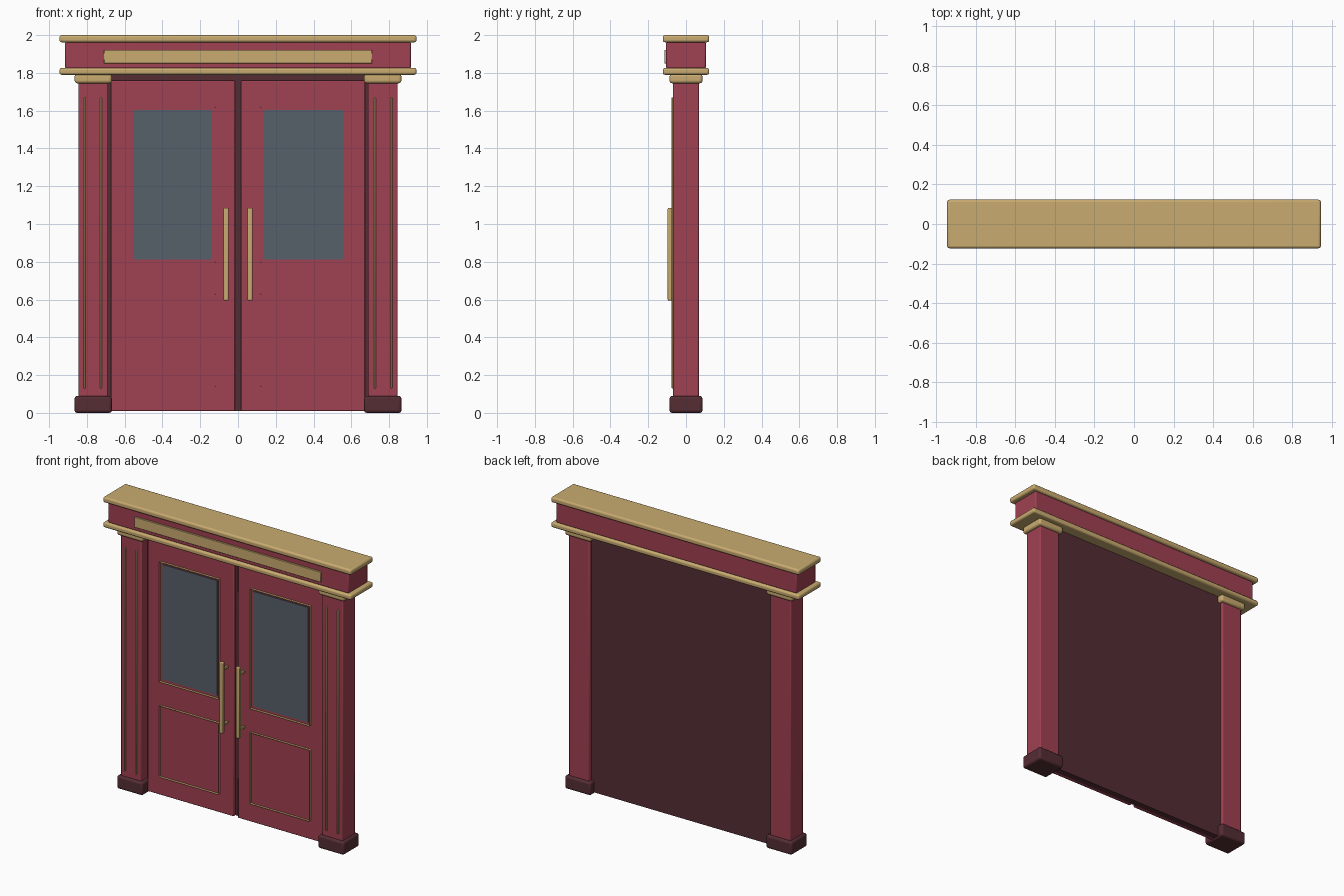
import bpy
import bmesh

cube = bpy.data.objects.get("Cube")
if cube:
    bpy.data.objects.remove(cube, do_unlink=True)


def material(name, colour):
    mat = bpy.data.materials.new(name)
    mat.use_nodes = True
    rgba = (*colour, 1.0)
    mat.diffuse_color = rgba
    mat.node_tree.nodes["Principled BSDF"].inputs["Base Color"].default_value = rgba
    return mat


RED = material("red_paint", (0.352, 0.053, 0.085))
DARK = material("dark_wood", (0.089, 0.026, 0.034))
GOLD = material("gold_trim", (0.584, 0.407, 0.162))
GLASS = material("grey_glass", (0.093, 0.117, 0.144))


def finish(name, bm, mat, bevel=0.0, segments=2):
    mesh = bpy.data.meshes.new(name)
    bm.to_mesh(mesh)
    bm.free()
    mesh.materials.append(mat)
    obj = bpy.data.objects.new(name, mesh)
    bpy.context.collection.objects.link(obj)
    if bevel:
        mod = obj.modifiers.new("Bevel", "BEVEL")
        mod.width = bevel
        mod.segments = segments
    return obj


def box(name, xs, ys, zs, mat, bevel=0.0, segments=2):
    """Box from (min, max) ranges along each axis."""
    bm = bmesh.new()
    bmesh.ops.create_cube(bm, size=1)
    spans = (xs, ys, zs)
    for v in bm.verts:
        v.co = [(a + b) / 2 + c * (b - a) for c, (a, b) in zip(v.co, spans)]
    return finish(name, bm, mat, bevel, segments)


def frame(name, xs, ys, zs, width, mat):
    """Rectangular moulding: outer outline inset, then given depth."""
    bm = bmesh.new()
    (x0, x1), (y0, y1), (z0, z1) = xs, ys, zs
    face = bm.faces.new([bm.verts.new((x, y1, z)) for x, z in
                         ((x0, z0), (x1, z0), (x1, z1), (x0, z1))])
    bmesh.ops.inset_region(bm, faces=[face], thickness=width, use_boundary=True)
    bmesh.ops.delete(bm, geom=[face], context="FACES")
    ring = bmesh.ops.extrude_face_region(bm, geom=bm.faces[:])
    for v in ring["geom"]:
        if isinstance(v, bmesh.types.BMVert):
            v.co.y = y0
    bmesh.ops.recalc_face_normals(bm, faces=bm.faces)
    return finish(name, bm, mat, 0.003, 1)


# Dark wall behind the doors
box("backing_panel", (-0.70, 0.70), (0.0, 0.045), (0.01, 1.795), DARK)

# Entablature
box("lower_cornice", (-0.945, 0.945), (-0.123, 0.123), (1.79, 1.826), GOLD, 0.012, 3)
box("frieze", (-0.915, 0.915), (-0.105, 0.105), (1.822, 1.966), RED, 0.008)
box("upper_cornice", (-0.945, 0.945), (-0.123, 0.123), (1.962, 2.0), GOLD, 0.012, 3)
box("frieze_plaque", (-0.71, 0.71), (-0.115, -0.10), (1.85, 1.922), GOLD, 0.002, 1)


def side_range(side, a, b):
    return tuple(sorted((side * a, side * b)))


DOOR_FRONT = -0.025
for label, s in (("left", 1), ("right", -1)):
    # Pilaster with base, capital and thin strips
    box(f"{label}_pilaster", side_range(s, 0.688, 0.845), (-0.068, 0.068),
        (0.05, 1.77), RED, 0.006)
    box(f"{label}_base", side_range(s, 0.668, 0.865), (-0.087, 0.087),
        (0.0, 0.09), DARK, 0.014, 3)
    box(f"{label}_capital", side_range(s, 0.668, 0.865), (-0.087, 0.087),
        (1.745, 1.795), GOLD, 0.014, 3)
    for part, x in (("inner", 0.725), ("outer", 0.812)):
        box(f"{label}_{part}_strip", side_range(s, x - 0.005, x + 0.005),
            (-0.077, -0.06), (0.13, 1.67), GOLD, 0.003, 1)

    # Door leaf with glazed upper panel and framed lower panel
    box(f"{label}_door", side_range(s, 0.016, 0.672), (DOOR_FRONT, 0.002),
        (0.01, 1.76), RED, 0.005)
    panel_x = side_range(s, 0.12, 0.573)
    frame(f"{label}_window_frame", panel_x, (-0.043, DOOR_FRONT + 0.002),
          (0.795, 1.62), 0.022, GOLD)
    box(f"{label}_window_glass", side_range(s, 0.138, 0.555), (-0.03, -0.022),
        (0.812, 1.603), GLASS)
    frame(f"{label}_lower_frame", panel_x, (-0.043, DOOR_FRONT + 0.002),
          (0.14, 0.63), 0.022, GOLD)

    # Pull handle on two posts
    box(f"{label}_handle", side_range(s, 0.049, 0.077), (-0.097, -0.073),
        (0.595, 1.085), GOLD, 0.006)
    for part, z in (("lower", 0.65), ("upper", 1.03)):
        box(f"{label}_{part}_handle_post", side_range(s, 0.055, 0.071),
            (-0.08, -0.02), (z - 0.008, z + 0.008), GOLD, 0.002, 1)

# Smooth the rounded bevels, keeping crisp corners
bpy.ops.object.select_all(action="DESELECT")
for obj in bpy.context.scene.objects:
    if obj.type == "MESH":
        obj.select_set(True)
        bpy.context.view_layer.objects.active = obj
bpy.ops.object.shade_smooth_by_angle(angle=0.55)
